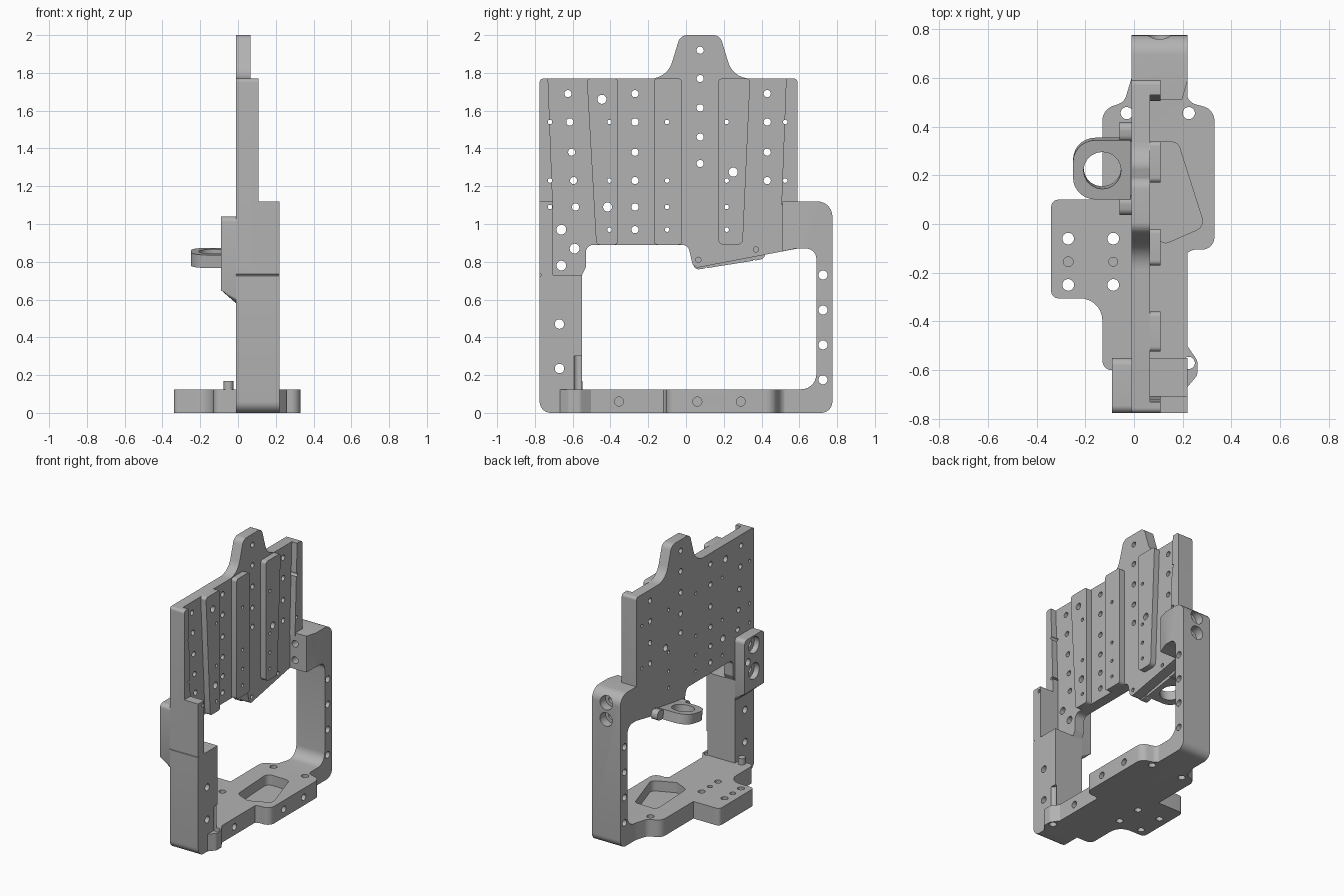
import bpy, bmesh, math
from mathutils import Vector, Matrix

if "Cube" in bpy.data.objects:
    bpy.data.objects.remove(bpy.data.objects["Cube"], do_unlink=True)

metal = bpy.data.materials.new("machined_grey")
metal.use_nodes = True
GREY = (0.45, 0.45, 0.45, 1)
metal.diffuse_color = GREY
metal.node_tree.nodes["Principled BSDF"].inputs["Base Color"].default_value = GREY


def rounded(points, steps=7):
    """Outline with each corner (a, b, radius) replaced by an arc."""
    out, n = [], len(points)
    for i, pt in enumerate(points):
        p = Vector(pt[:2])
        if len(pt) < 3:
            out.append(p)
            continue
        u = Vector(points[i - 1][:2]) - p
        v = Vector(points[(i + 1) % n][:2]) - p
        half = u.angle(v) / 2
        t = min(pt[2] / math.tan(half), 0.49 * u.length, 0.49 * v.length)
        a, b, w = p + u.normalized() * t, p + v.normalized() * t, math.sin(half)
        for k in range(steps + 1):
            s = k / steps
            c0, c1, c2 = (1 - s) ** 2, 2 * s * (1 - s) * w, s * s
            out.append((a * c0 + p * c1 + b * c2) / (c0 + c1 + c2))
    return out


def add_object(name, bm):
    bmesh.ops.recalc_face_normals(bm, faces=bm.faces)
    mesh = bpy.data.meshes.new(name)
    bm.to_mesh(mesh)
    bm.free()
    mesh.materials.append(metal)
    obj = bpy.data.objects.new(name, mesh)
    bpy.context.scene.collection.objects.link(obj)
    return obj


def prism(name, points, low, high, axis="x"):
    """Extrude a yz outline along x, or an xy outline along z."""
    place = (lambda p, d: (d, p.x, p.y)) if axis == "x" else (lambda p, d: (p.x, p.y, d))
    bm = bmesh.new()
    face = bm.faces.new([bm.verts.new(place(p, low)) for p in rounded(points)])
    top = bmesh.ops.extrude_face_region(bm, geom=[face])["geom"]
    shift = Vector(place(Vector((0, 0)), high - low))
    bmesh.ops.translate(bm, vec=shift, verts=[g for g in top if isinstance(g, bmesh.types.BMVert)])
    return add_object(name, bm)


def rect(a, b, c, d, r=0.01):
    return [(a, c, r), (b, c, r), (b, d, r), (a, d, r)]


def drills(name, axis, holes, low, high):
    """One cutter holding a cylinder per (a, b, radius)."""
    turn = {"x": Matrix.Rotation(math.pi / 2, 4, "Y"),
            "y": Matrix.Rotation(math.pi / 2, 4, "X"), "z": Matrix()}[axis]
    mid = (low + high) / 2
    bm = bmesh.new()
    for a, b, r in holes:
        spot = {"x": (mid, a, b), "y": (a, mid, b), "z": (a, b, mid)}[axis]
        bmesh.ops.create_cone(bm, cap_ends=True, segments=20, radius1=r, radius2=r,
                              depth=high - low, matrix=Matrix.Translation(spot) @ turn)
    return add_object(name, bm)


def cut(obj, cutters):
    for c in cutters:
        mod = obj.modifiers.new("cut", "BOOLEAN")
        mod.operation, mod.solver, mod.object = "DIFFERENCE", "EXACT", c
    bpy.context.view_layer.update()
    result = obj.evaluated_get(bpy.context.evaluated_depsgraph_get())
    mesh = bpy.data.meshes.new_from_object(result)
    obj.modifiers.clear()
    obj.data = mesh


# Main parts
back_plate = prism("back_plate", [
    (-0.775, 0.73), (-0.775, 1.77, 0.02), (-0.1, 1.77, 0.12), (-0.03, 2.0, 0.05),
    (0.18, 2.0, 0.05), (0.25, 1.77, 0.12), (0.59, 1.77, 0.02), (0.59, 0.87),
    (0.04, 0.765, 0.03), (0.01, 0.89, 0.04), (-0.53, 0.89, 0.04), (-0.53, 0.77, 0.02),
    (-0.55, 0.73)], -0.01, 0.065)

frame = prism("frame", [
    (-0.775, 0, 0.06), (0.775, 0, 0.06), (0.775, 1.12, 0.08), (0.51, 1.12), (0.51, 0.855),
    (0.58, 0.87), (0.69, 0.87, 0.09), (0.69, 0.125, 0.08), (-0.55, 0.125), (-0.55, 0.73),
    (-0.705, 0.73), (-0.705, 1.12), (-0.775, 1.12)], -0.01, 0.22)

base_plate = prism("base_plate", [
    (0.21, -0.68), (0.26, -0.62, 0.03), (0.26, -0.56, 0.03), (0.205, -0.48, 0.05),
    (0.205, -0.105, 0.05), (0.33, -0.105, 0.05), (0.33, 0.47, 0.06), (0.22, 0.5, 0.05),
    (0.21, 0.6), (-0.01, 0.6), (-0.04, 0.5, 0.05), (-0.13, 0.47, 0.07), (-0.13, 0.1),
    (-0.34, 0.1, 0.03), (-0.34, -0.305, 0.03), (-0.13, -0.305, 0.09), (-0.13, -0.6, 0.04),
    (-0.01, -0.6), (-0.01, -0.68)], 0, 0.125, "z")

rear_block = prism("rear_block", rect(-0.775, -0.55, 0.58, 1.04, 0.03), -0.09, -0.01)
for v in rear_block.data.vertices:
    if v.co.x < -0.05 and v.co.z < 0.65:
        v.co.z = 0.65

# Raised ribs and edge strips on the plate
rib_shapes = {
    "front_rib": [(-0.525, 1.77, 0.02), (-0.36, 1.77, 0.02), (-0.36, 0.89, 0.02), (-0.475, 0.89, 0.02)],
    "middle_rib": rect(-0.17, -0.02, 0.89, 1.77, 0.02),
    "back_rib": [(0.17, 1.77, 0.02), (0.34, 1.77, 0.02), (0.3, 0.89, 0.03), (0.17, 0.89, 0.03)],
    "front_strip": [(-0.775, 1.77, 0.02), (-0.73, 1.77), (-0.705, 1.1), (-0.775, 1.1)],
    "back_strip": [(0.53, 1.77), (0.59, 1.77, 0.02), (0.59, 1.1), (0.505, 1.1)],
}
ribs = [prism(name, shape, 0.06, 0.108) for name, shape in rib_shapes.items()]

# Hole pattern: (y, radius, heights)
columns = [
    (-0.27, 0.019, (1.69, 1.54, 1.38, 1.23, 1.09, 0.97)),
    (0.075, 0.019, (1.92, 1.77, 1.615, 1.46, 1.32)),
    (0.43, 0.019, (1.69, 1.54, 1.38, 1.23)),
    (-0.72, 0.012, (1.54, 1.23, 1.09)),
    (-0.405, 0.012, (1.54, 1.23, 0.97)),
    (-0.1, 0.012, (1.54, 1.23, 1.09, 0.97)),
    (0.215, 0.012, (1.54, 1.23, 1.09, 0.97)),
    (0.525, 0.012, (1.54, 1.23)),
    (-0.66, 0.026, (0.97, 0.78)),
    (-0.67, 0.025, (0.47, 0.235)),
    (0.725, 0.024, (0.73, 0.545, 0.36, 0.175)),
]
through = [(y, z, r) for y, r, heights in columns for z in heights]
through += [(-0.71 + z * 0.0 + k * 0.01 + 0.085, z, 0.019)
            for k, z in enumerate((1.69, 1.54, 1.38, 1.23, 1.09))]
through += [(-0.445, 1.66, 0.024), (-0.415, 1.09, 0.024), (0.25, 1.275, 0.024),
            (0.37, 0.865, 0.014), (0.065, 0.81, 0.014), (-0.59, 0.87, 0.026)]

side_holes = drills("side_holes", "x", through, -0.2, 0.4)
block_bores = drills("block_bores", "x", [(-0.66, 0.97, 0.06), (-0.66, 0.78, 0.06)], -0.2, -0.05)
rim_holes = drills("rim_holes", "x", [(0.06, 0.06, 0.024), (0.29, 0.06, 0.024)], 0.3, 0.4)
bar_hole = drills("bar_hole", "x", [(-0.355, 0.06, 0.024)], 0.12, 0.4)
arm_holes = drills("arm_holes", "y", [(0.105, 1.04, 0.025), (0.105, 0.92, 0.025)], 0.4, 0.9)
arm_bores = drills("arm_bores", "y", [(0.105, 1.04, 0.05), (0.105, 0.92, 0.05)], 0.71, 0.9)
base_holes = drills("base_holes", "z", [(x, y, 0.024) for x in (-0.27, -0.085) for y in (-0.06, -0.25)]
                    + [(0.225, 0.455, 0.025), (-0.03, 0.455, 0.025), (0.225, -0.57, 0.025)], -0.1, 0.3)
blind_holes = drills("blind_holes", "z", [(-0.27, -0.155, 0.02), (-0.085, -0.155, 0.018)], 0.05, 0.3)
pocket = prism("pocket", [(0.18, 0.335, 0.03), (0.0, 0.34, 0.04), (0.02, -0.03, 0.04),
                          (0.13, -0.08, 0.03), (0.29, -0.01, 0.04)], 0.05, 0.2, "z")
seam = prism("seam", rect(-0.9, -0.768, 0.726, 0.734, 0.001), -0.02, 0.3)
arm_slope = prism("arm_slope", [(0.25, 0.45), (0.25, 0.59), (0.22, 0.59), (0.18, 0.45)], 0.8, 1.2, "z")

cut(back_plate, [side_holes, seam])
cut(frame, [side_holes, bar_hole, base_holes, pocket, arm_holes, arm_bores, arm_slope, seam])
cut(base_plate, [base_holes, blind_holes, pocket, rim_holes, bar_hole])
cut(rear_block, [side_holes, block_bores])
for rib in ribs:
    cut(rib, [side_holes])

# Tilted ring bracket under the plate
ring = prism("ring_bracket", [(-0.25, 0.105, 0.09), (-0.015, 0.105), (-0.015, 0.35), (-0.25, 0.35, 0.09)],
             0.785, 0.855, "z")
ring_hole = drills("ring_hole", "z", [(-0.13, 0.225, 0.077)], 0.7, 1.0)
cut(ring, [ring_hole])
ears = [prism("ring_ear_" + side, rect(a, a + 0.08, 0.785, 0.855, 0.03), -0.06, -0.01)
        for side, a in (("front", 0.035), ("back", 0.34))]
pivot = Matrix.Translation((0, 0.225, 0.82))
tilt = pivot @ Matrix.Rotation(math.radians(9), 4, "X") @ pivot.inverted()
for part in [ring] + ears:
    part.data.transform(tilt)

# Locating pin on the base
pin = drills("locating_pin", "z", [(-0.05, -0.575, 0.026)], 0.12, 0.17)

for helper in (side_holes, block_bores, rim_holes, bar_hole, arm_holes, arm_bores, base_holes,
               blind_holes, pocket, seam, arm_slope, ring_hole):
    bpy.data.objects.remove(helper, do_unlink=True)

# Smooth the arcs, keep machined edges sharp
bpy.ops.object.select_all(action="DESELECT")
for part in [back_plate, frame, base_plate, rear_block, ring, pin] + ribs + ears:
    part.select_set(True)
    bpy.context.view_layer.objects.active = part
bpy.ops.object.shade_smooth_by_angle(angle=math.radians(30))
